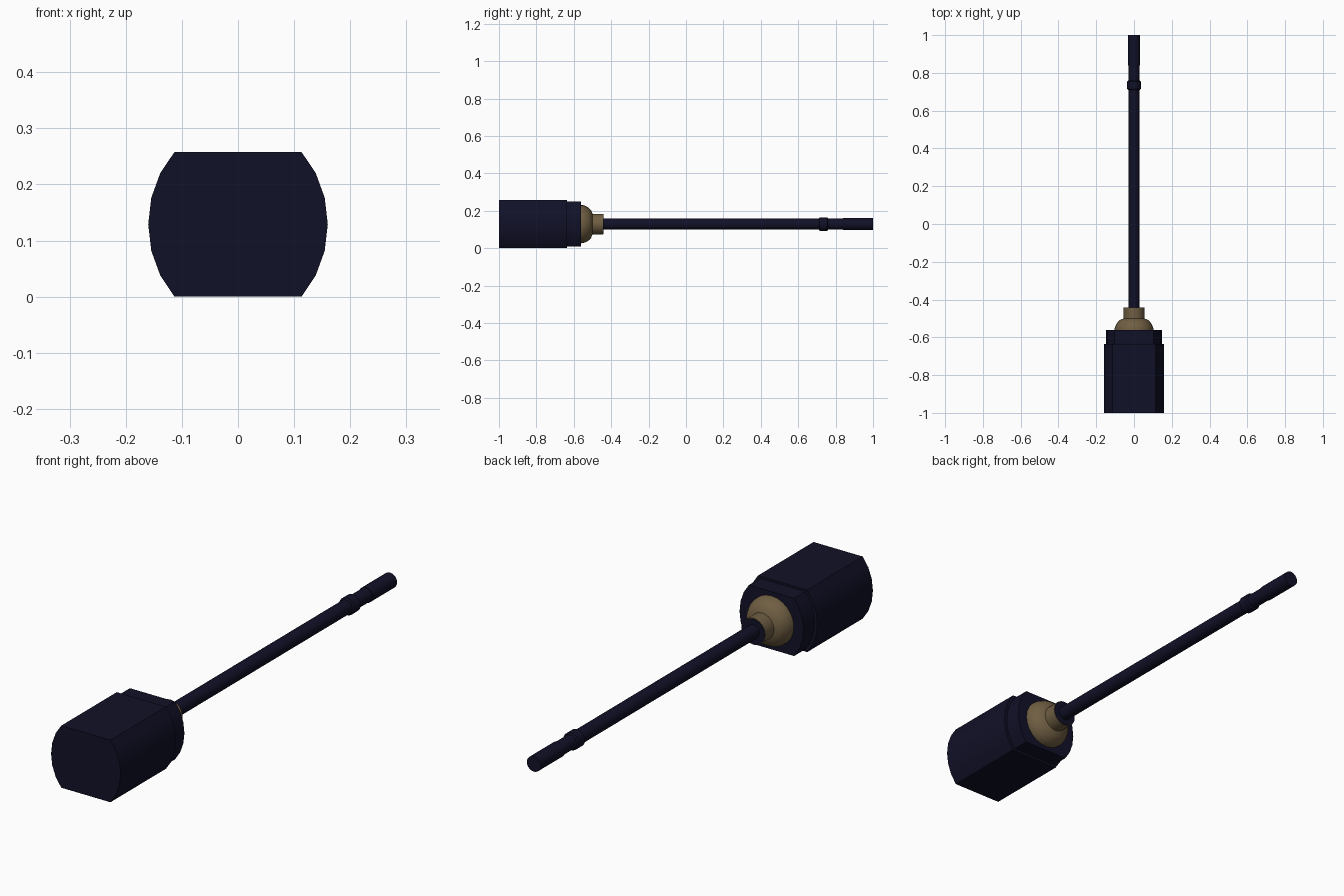
import bpy, bmesh, math

if "Cube" in bpy.data.objects:
    bpy.data.objects.remove(bpy.data.objects["Cube"])

ZC = 0.129  # height of the long axis


def material(name, rgb):
    m = bpy.data.materials.new(name)
    m.diffuse_color = (*rgb, 1)
    m.use_nodes = True
    m.node_tree.nodes["Principled BSDF"].inputs["Base Color"].default_value = m.diffuse_color
    return m


navy = material("dark navy", (0.0055, 0.0055, 0.021))
tan = material("tan", (0.16, 0.112, 0.055))


def loft(name, rings, mat, angle=35):
    """Skin a list of equal-length rings of 3D points and cap both ends."""
    bm = bmesh.new()
    loops = [[bm.verts.new(p) for p in ring] for ring in rings]
    n = len(loops[0])
    for a, b in zip(loops, loops[1:]):
        for i in range(n):
            j = (i + 1) % n
            bm.faces.new((a[i], a[j], b[j], b[i]))
    bm.faces.new(loops[0])
    bm.faces.new(loops[-1])
    bmesh.ops.recalc_face_normals(bm, faces=bm.faces)
    me = bpy.data.meshes.new(name)
    bm.to_mesh(me)
    bm.free()
    ob = bpy.data.objects.new(name, me)
    bpy.context.collection.objects.link(ob)
    me.materials.append(mat)
    bpy.ops.object.select_all(action='DESELECT')
    ob.select_set(True)
    bpy.context.view_layer.objects.active = ob
    bpy.ops.object.shade_smooth_by_angle(angle=math.radians(angle))
    return ob


def circle(y, r, n=24):
    return [(r * math.cos(math.tau * i / n), y, ZC + r * math.sin(math.tau * i / n))
            for i in range(n)]


def lathe(name, profile, mat):
    return loft(name, [circle(y, r) for y, r in profile], mat)


def barrel(y, rx, hz):
    """Ellipse section with its top and bottom cut flat at 45 degrees."""
    right = [math.radians(a) for a in range(-45, 46, 15)]
    angles = right + [a + math.pi for a in right]
    return [(rx * math.cos(a), y, ZC + hz * math.sqrt(2) * math.sin(a)) for a in angles]


# mallet head and its slightly smaller shoulder
loft("head", [barrel(-1, 0.16, 0.129), barrel(-0.635, 0.16, 0.129)], navy)
loft("head_shoulder", [barrel(-0.65, 0.147, 0.12), barrel(-0.562, 0.147, 0.12)], navy)

# tan domed collar with a short socket
lathe("socket", [(-0.57, 0.103), (-0.55, 0.102), (-0.535, 0.096), (-0.52, 0.087),
                 (-0.508, 0.075), (-0.50, 0.055), (-0.443, 0.055)], tan)
lathe("socket_end_plate", [(-0.444, 0.053), (-0.441, 0.053)], navy)

# shaft, ring and end grip
lathe("shaft", [(-0.45, 0.029), (0.85, 0.029)], navy)
lathe("shaft_ring", [(0.71, 0.030), (0.715, 0.036), (0.755, 0.036), (0.76, 0.030)], navy)
lathe("end_grip", [(0.84, 0.032), (1.0, 0.032)], navy)
